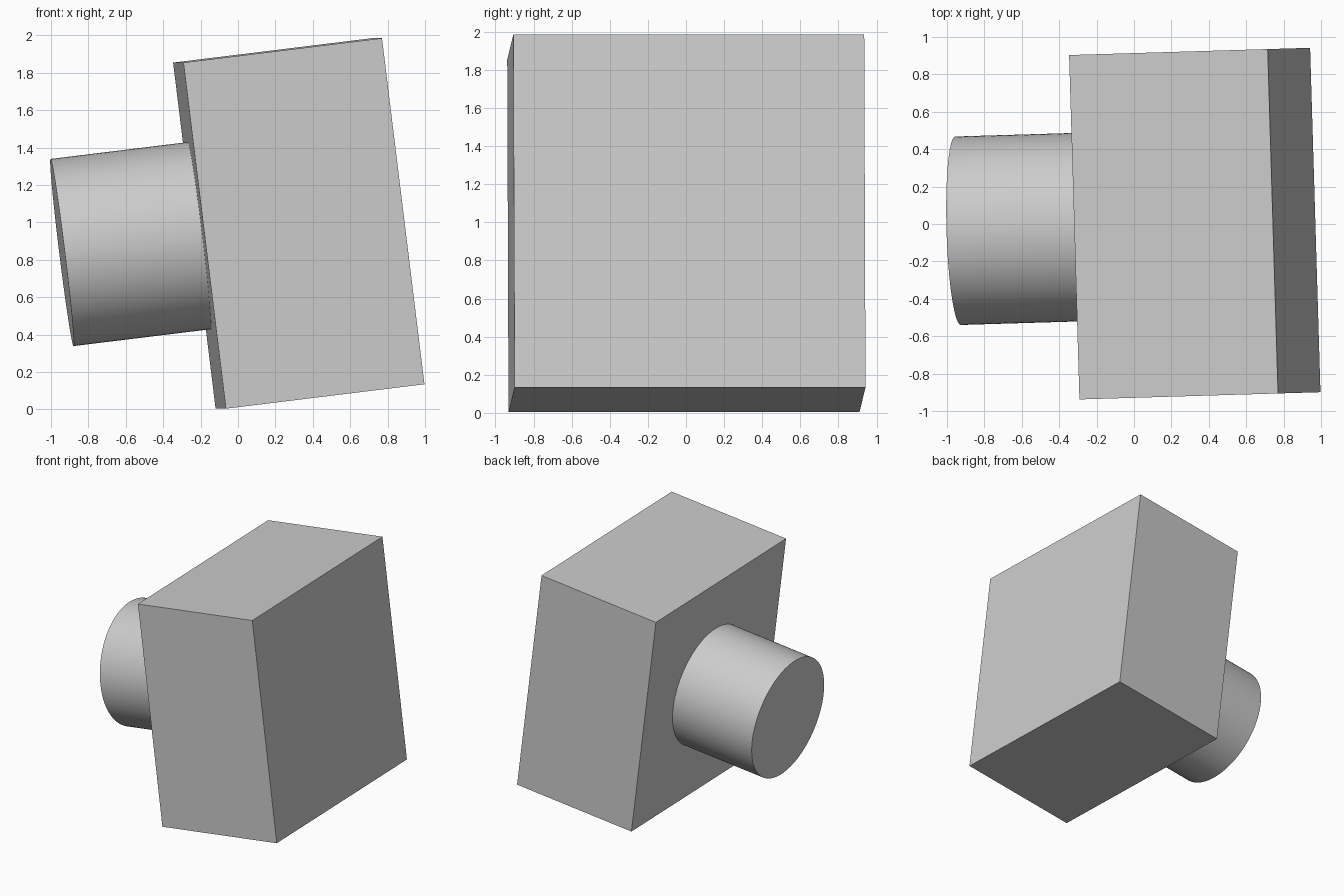
import bpy
from math import radians
from mathutils import Matrix

default_cube = bpy.data.objects.get("Cube")
if default_cube:
    bpy.data.objects.remove(default_cube, do_unlink=True)

# Single plain grey for both parts
grey = bpy.data.materials.new("light_grey")
grey.use_nodes = True
color = (0.6, 0.6, 0.6, 1)
grey.diffuse_color = color
grey.node_tree.nodes["Principled BSDF"].inputs["Base Color"].default_value = color

# Shared tilted frame: local x runs through the block and the plug
DEPTH, WIDTH, HEIGHT = 1.07, 1.842, 1.864
PLUG_RADIUS, PLUG_LENGTH, EMBED = 0.504, 0.741, 0.02
frame = (Matrix.Translation((0.325, 0.002, 0.994))
         @ Matrix.Rotation(radians(1.72), 4, "Z")
         @ Matrix.Rotation(radians(-7), 4, "Y"))


def finish(name, local):
    """Name the active part, colour it and place it in the tilted frame."""
    part = bpy.context.object
    part.name = part.data.name = name
    part.data.materials.append(grey)
    part.data.transform(local)
    part.matrix_world = frame
    return part


# Square block
bpy.ops.mesh.primitive_cube_add(size=1)
finish("block", Matrix.Diagonal((DEPTH, WIDTH, HEIGHT, 1)))

# Round plug on the right face, slightly sunk into the block
length = PLUG_LENGTH + EMBED
bpy.ops.mesh.primitive_cylinder_add(vertices=96, radius=PLUG_RADIUS, depth=length)
plug_x = -DEPTH / 2 - PLUG_LENGTH + length / 2
finish("round_plug", Matrix.Translation((plug_x, 0, 0)) @ Matrix.Rotation(radians(90), 4, "Y"))
bpy.ops.object.shade_smooth_by_angle(angle=radians(30))
